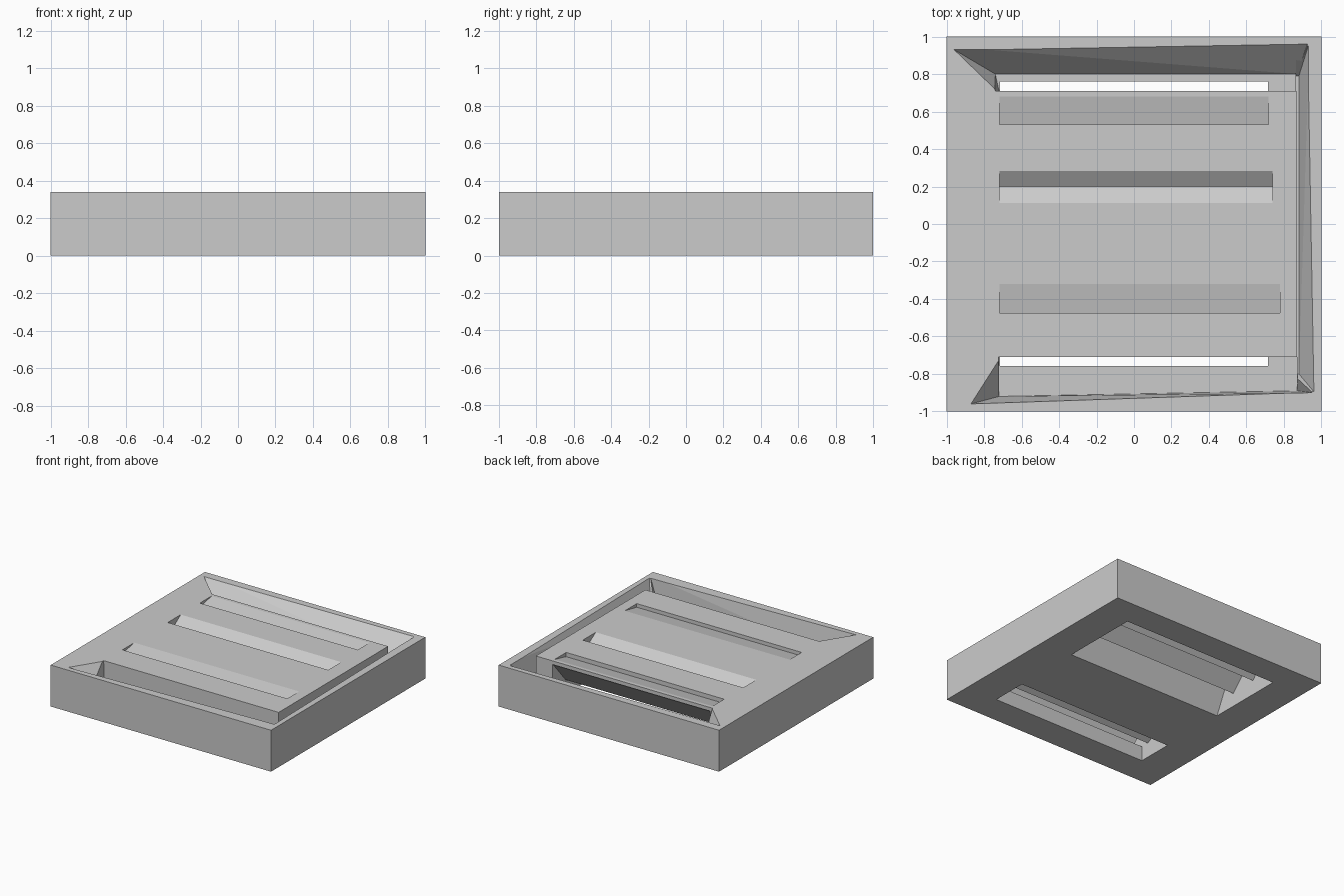
import bpy, bmesh

if "Cube" in bpy.data.objects:
    bpy.data.objects.remove(bpy.data.objects["Cube"])

TOP = 0.34


def loft(name, loop_a, loop_b):
    """Closed solid between two matching point loops."""
    bm = bmesh.new()
    a = [bm.verts.new(p) for p in loop_a]
    b = [bm.verts.new(p) for p in loop_b]
    n = len(a)
    bm.faces.new(a)
    bm.faces.new(b)
    for i in range(n):
        j = (i + 1) % n
        bm.faces.new((a[i], a[j], b[j], b[i]))
    # split only the twisted sides of tapered solids
    if n == 4:
        bmesh.ops.connect_verts_nonplanar(bm, angle_limit=0.001, faces=bm.faces[:])
    bmesh.ops.recalc_face_normals(bm, faces=bm.faces[:])
    mesh = bpy.data.meshes.new(name)
    bm.to_mesh(mesh)
    bm.free()
    ob = bpy.data.objects.new(name, mesh)
    bpy.context.collection.objects.link(ob)
    return ob


def tapered(name, low, high, z0, z1=TOP, over=0.02):
    """Solid between two x-y outlines, extended above z1."""
    t = 1 + over / (z1 - z0)
    ext = [(a + (c - a) * t, b + (d - b) * t, z1 + over) for (a, b), (c, d) in zip(low, high)]
    return loft(name, [(x, y, z0) for x, y in low], ext)


def prism(name, profile, x0, x1):
    """Y-Z profile extruded along x."""
    return loft(name, [(x0, y, z) for y, z in profile], [(x1, y, z) for y, z in profile])


def carve(target, cutter):
    """Subtract the cutter; leave the target as it was if nothing would remain."""
    cutter.hide_render = True
    mod = target.modifiers.new(cutter.name, 'BOOLEAN')
    mod.operation = 'DIFFERENCE'
    mod.solver = 'EXACT'
    mod.object = cutter
    bpy.context.view_layer.update()
    deps = bpy.context.evaluated_depsgraph_get()
    result = bpy.data.meshes.new_from_object(target.evaluated_get(deps))
    target.modifiers.clear()
    if len(result.polygons) > 5:
        target.data = result
    bpy.data.objects.remove(cutter, do_unlink=True)


# outer block
frame = prism("vent_frame", [(-1, 0), (1, 0), (1, TOP), (-1, TOP)], -1, 1)

# sloped troughs at back, front and right
carve(frame, tapered("back_trough", [(-0.72, 0.71), (0.87, 0.71), (0.87, 0.80), (-0.74, 0.80)],
                     [(-0.74, 0.71), (0.92, 0.71), (0.925, 0.96), (-0.96, 0.93)], 0.18))
carve(frame, tapered("front_trough", [(-0.72, -0.92), (0.87, -0.89), (0.87, -0.71), (-0.72, -0.71)],
                     [(-0.87, -0.96), (0.95, -0.90), (0.875, -0.71), (-0.722, -0.71)], 0.12))
carve(frame, tapered("right_trough", [(0.865, -0.80), (0.88, -0.80), (0.88, 0.79), (0.865, 0.79)],
                     [(0.866, -0.895), (0.96, -0.895), (0.93, 0.95), (0.866, 0.95)], 0.16))

# louvre grooves in the top face
carve(frame, prism("back_groove", [(0.53, 0.36), (0.53, 0.305), (0.69, 0.342), (0.69, 0.36)], -0.717, 0.717))
carve(frame, prism("middle_groove", [(0.11, 0.36), (0.11, 0.342), (0.20, 0.285), (0.285, 0.342), (0.285, 0.36)],
                   -0.717, 0.74))
carve(frame, prism("front_groove", [(-0.475, 0.36), (-0.475, 0.31), (-0.31, 0.342), (-0.31, 0.36)], -0.717, 0.78))

# louvre openings in the underside, undercutting the slats
carve(frame, prism("back_opening", [(0.12, -0.02), (0.12, 0.0), (0.24, 0.25), (0.31, 0.11), (0.47, 0.28),
                                    (0.54, 0.12), (0.705, 0.31), (0.725, 0.31), (0.76, 0.19),
                                    (0.775, 0.0), (0.775, -0.02)], -0.715, 0.715))
carve(frame, prism("front_opening", [(-0.46, -0.02), (-0.46, 0.0), (-0.50, 0.24), (-0.69, 0.12),
                                     (-0.708, 0.20), (-0.755, 0.20), (-0.76, -0.02)], -0.715, 0.715))
